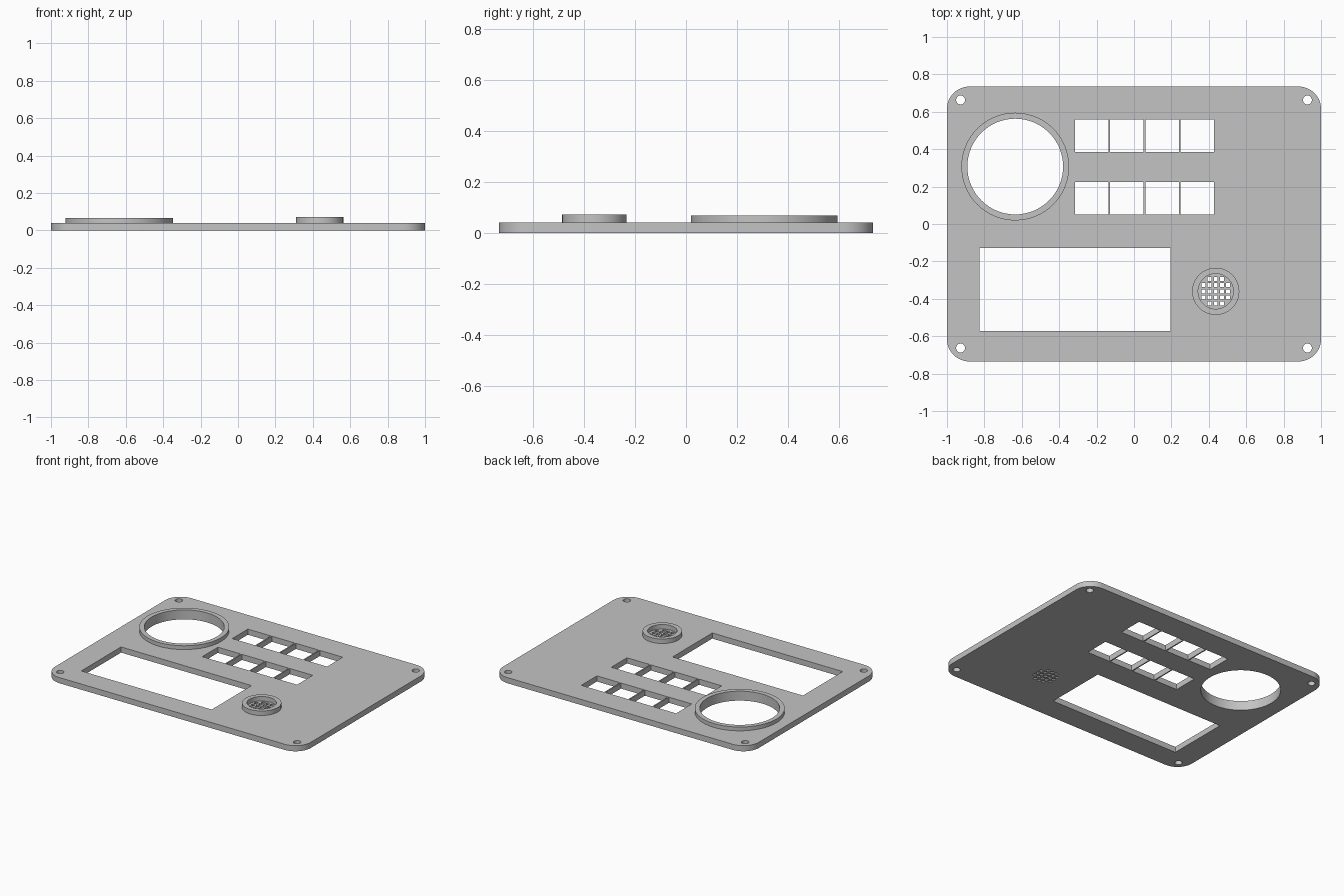
import bpy, math

cube = bpy.data.objects.get("Cube")
if cube:
    bpy.data.objects.remove(cube, do_unlink=True)

grey = bpy.data.materials.new("light grey")
grey.use_nodes = True
grey.diffuse_color = (0.55, 0.55, 0.55, 1)
grey.node_tree.nodes["Principled BSDF"].inputs["Base Color"].default_value = (0.55, 0.55, 0.55, 1)


def arc(cx, cy, r, start, end, n):
    return [(cx + r * math.cos(start + (end - start) * i / n),
             cy + r * math.sin(start + (end - start) * i / n)) for i in range(n + 1)]


def circle(cx, cy, r, n=64):
    return arc(cx, cy, r, 0, math.tau, n)[:-1]


def rect(cx, cy, w, h):
    return [(cx + sx * w / 2, cy + sy * h / 2)
            for sx, sy in ((-1, -1), (1, -1), (1, 1), (-1, 1))]


def rounded_rect(w, h, r):
    points = []
    for i, (sx, sy) in enumerate(((1, 1), (-1, 1), (-1, -1), (1, -1))):
        a = i * math.pi / 2
        points += arc(sx * (w / 2 - r), sy * (h / 2 - r), r, a, a + math.pi / 2, 12)
    return points


def extrude(name, outlines, z0, z1):
    """Solid between two heights; the first outline is the rim, the others are holes."""
    curve = bpy.data.curves.new(name, "CURVE")
    curve.dimensions = "2D"
    curve.fill_mode = "BOTH"
    curve.extrude = (z1 - z0) / 2
    for points in outlines:
        spline = curve.splines.new("POLY")
        spline.points.add(len(points) - 1)
        for p, (x, y) in zip(spline.points, points):
            p.co = (x, y, 0, 1)
        spline.use_cyclic_u = True
    curve.materials.append(grey)
    obj = bpy.data.objects.new(name, curve)
    obj.location.z = (z0 + z1) / 2
    bpy.context.collection.objects.link(obj)
    bpy.ops.object.select_all(action="DESELECT")
    obj.select_set(True)
    bpy.context.view_layer.objects.active = obj
    bpy.ops.object.convert(target="MESH")
    # Weld caps to walls and make the shell consistent
    obj = bpy.context.view_layer.objects.active
    bpy.ops.object.mode_set(mode="EDIT")
    bpy.ops.mesh.select_all(action="SELECT")
    bpy.ops.mesh.remove_doubles(threshold=0.0001)
    bpy.ops.mesh.normals_make_consistent(inside=False)
    bpy.ops.object.mode_set(mode="OBJECT")
    bpy.ops.object.shade_smooth_by_angle(angle=math.radians(30))
    return obj


THICK = 0.04
DIAL = (-0.635, 0.307)
SPEAKER = (0.437, -0.36)

# Panel with screw holes, dial hole, button windows, display window and speaker hole
screws = [circle(sx * 0.927, sy * 0.663, 0.024, 32) for sx in (-1, 1) for sy in (-1, 1)]
buttons = [rect(-0.225 + i * 0.1875, y, 0.179, 0.175) for i in range(4) for y in (0.472, 0.137)]
display = rect(-0.315, -0.35, 1.02, 0.444)
extrude("panel", [rounded_rect(2, 1.47, 0.12), *screws, *buttons, display,
                  circle(*DIAL, 0.256), circle(*SPEAKER, 0.094)], 0, THICK)

# Raised collars
extrude("dial_collar", [circle(*DIAL, 0.288), circle(*DIAL, 0.256)], THICK, 0.067)
extrude("speaker_collar", [circle(*SPEAKER, 0.126), circle(*SPEAKER, 0.094)], THICK, 0.072)

# Speaker grille: square holes in a grid without its corners
holes = [rect(SPEAKER[0] + i * 0.033, SPEAKER[1] + j * 0.033, 0.021, 0.021)
         for i in range(-2, 3) for j in range(-2, 3) if abs(i) + abs(j) < 4]
extrude("speaker_grille", [circle(*SPEAKER, 0.094), *holes], 0, THICK)
